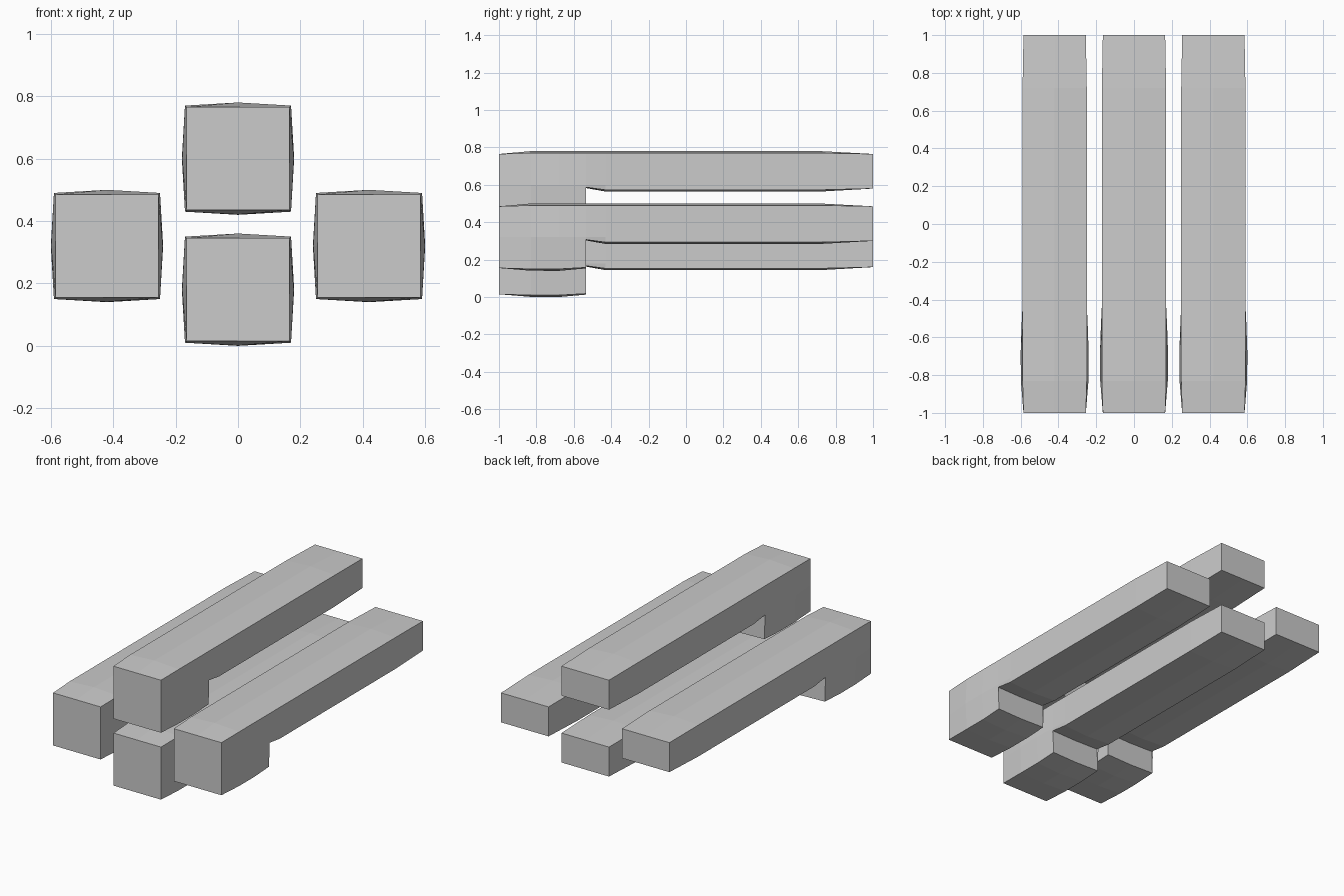
import bpy, bmesh

if "Cube" in bpy.data.objects:
    bpy.data.objects.remove(bpy.data.objects["Cube"])

# Cross-sections along a beam: y, corner half width, side bulge half width,
# top edge z, top centre z, bottom edge z, bottom centre z, side middle z
SECTIONS = [
    (-1.00, .165, .165, .165, .165, -.165, -.165, 0),
    (-0.83, .170, .179, .170, .180, -.170, -.179, 0),
    (-0.68, .170, .180, .170, .180, -.170, -.180, 0),
    (-0.535, .170, .175, .170, .180, -.162, -.167, 0),
    # underside steps up from the thick block to the thin bar
    (-0.535, .170, .175, .170, .180, -.012, -.016, 0),
    (-0.43, .170, .170, .170, .180, -.027, -.036, 0),
    (0.72, .170, .170, .170, .180, -.027, -.036, .04),
    (1.00, .165, .165, .165, .165, -.020, -.020, .07),
]


def beam(name, x, z):
    bm = bmesh.new()
    rings = []
    for i, (y, w, s, te, tc, be, bc, m) in enumerate(SECTIONS):
        yb = y - .007 if i == 4 else y      # step face leans slightly
        pts = [(-w, y, te), (0, y, tc), (w, y, te), (s, y, m),
               (w, yb, be), (0, yb, bc), (-w, yb, be), (-s, y, m)]
        rings.append([bm.verts.new(p) for p in pts])
    for a, b in zip(rings, rings[1:]):
        for k in range(8):
            n = (k + 1) % 8
            bm.faces.new((a[k], a[n], b[n], b[k]))
    bm.faces.new(rings[0])
    bm.faces.new(rings[-1])
    # weld the shared upper half of the step
    bmesh.ops.remove_doubles(bm, verts=bm.verts, dist=.0005)
    bmesh.ops.recalc_face_normals(bm, faces=bm.faces)
    mesh = bpy.data.meshes.new(name)
    bm.to_mesh(mesh)
    bm.free()
    obj = bpy.data.objects.new(name, mesh)
    obj.location = (x, 0, z)
    bpy.context.collection.objects.link(obj)


# Four stepped beams arranged in a diamond
for name, x, z in [("bottom_beam", 0, .18), ("left_beam", -.42, .32),
                   ("right_beam", .42, .32), ("top_beam", 0, .60)]:
    beam(name, x, z)
